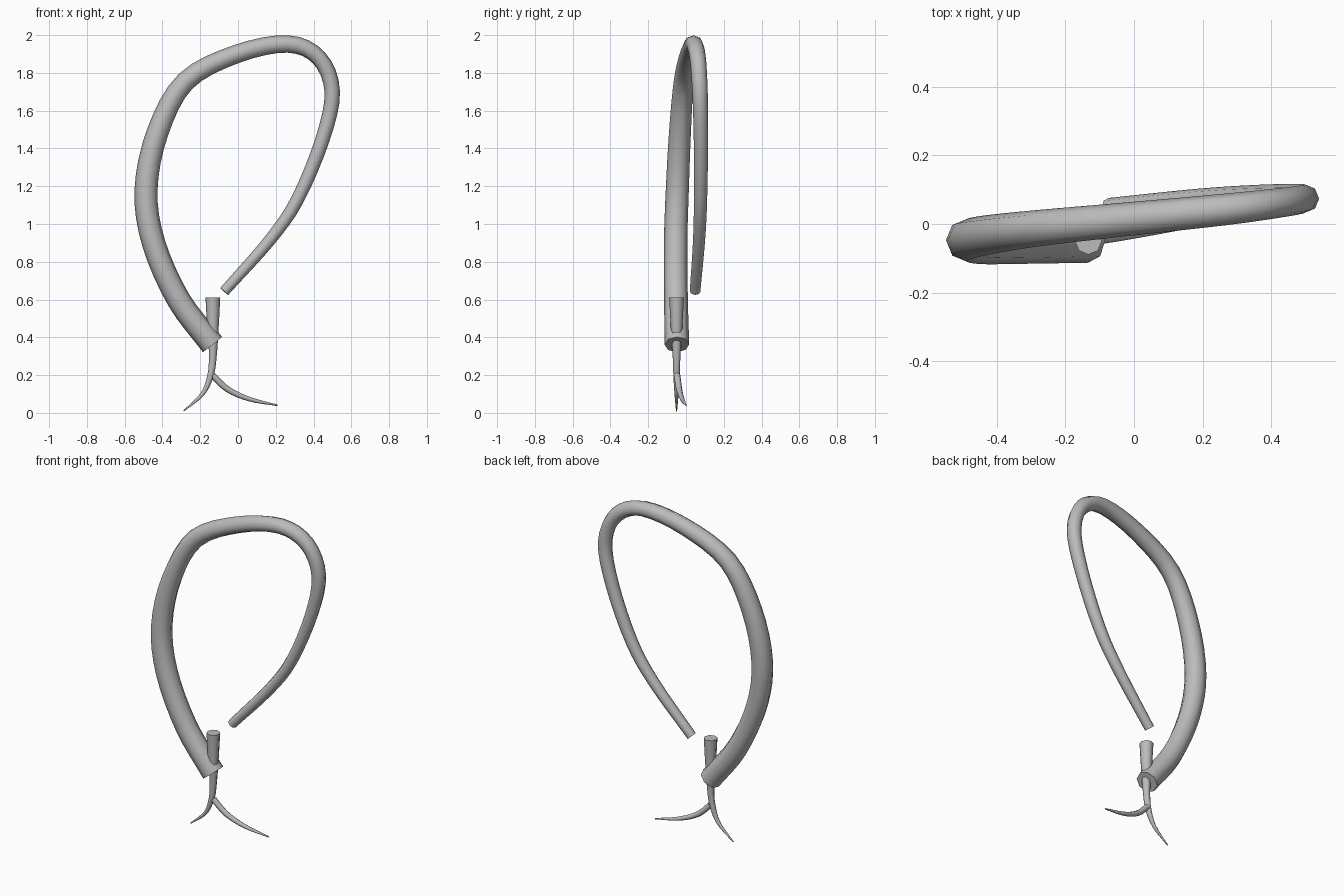
import bpy, bmesh, math
from mathutils import Vector

if "Cube" in bpy.data.objects:
    bpy.data.objects.remove(bpy.data.objects["Cube"])

grey = bpy.data.materials.new("plain grey")
grey.diffuse_color = (0.5, 0.5, 0.5, 1)
grey.use_nodes = True
grey.node_tree.nodes["Principled BSDF"].inputs["Base Color"].default_value = grey.diffuse_color


def spline(keys, steps):
    """Catmull-Rom through (x, y, z, radius) keys."""
    k = [Vector(p) for p in keys]
    k = [2 * k[0] - k[1]] + k + [2 * k[-1] - k[-2]]
    out = []
    for i in range(1, len(k) - 2):
        a, b, c, d = k[i - 1:i + 3]
        for s in range(steps):
            t = s / steps
            out.append(0.5 * (2 * b + (c - a) * t + (2 * a - 5 * b + 4 * c - d) * t * t
                              + (3 * b - a - 3 * c + d) * t ** 3))
    return out + [k[-2]]


def tube(name, keys, sides=8, steps=4):
    """Tapered smooth tube with flat end caps."""
    pts = spline(keys, steps)
    bm = bmesh.new()
    rings = []
    for i, p in enumerate(pts):
        tangent = (pts[min(i + 1, len(pts) - 1)].xyz - pts[max(i - 1, 0)].xyz).normalized()
        u = tangent.cross(Vector((0, 1, 0))).normalized()
        v = tangent.cross(u)
        rings.append([bm.verts.new(p.xyz + p.w * (u * math.cos(a) + v * math.sin(a)))
                      for a in (2 * math.pi * j / sides for j in range(sides))])
    for r, q in zip(rings, rings[1:]):
        for j in range(sides):
            n = (j + 1) % sides
            bm.faces.new((r[j], r[n], q[n], q[j]))
    bm.faces.new(rings[0])
    bm.faces.new(rings[-1])
    bmesh.ops.recalc_face_normals(bm, faces=bm.faces)
    mesh = bpy.data.meshes.new(name)
    bm.to_mesh(mesh)
    bm.free()
    mesh.materials.append(grey)
    obj = bpy.data.objects.new(name, mesh)
    bpy.context.collection.objects.link(obj)
    bpy.ops.object.select_all(action='DESELECT')
    obj.select_set(True)
    bpy.context.view_layer.objects.active = obj
    bpy.ops.object.shade_smooth_by_angle(angle=math.radians(60))


# Large tapering loop
tube("loop", [
    (-0.135, -0.048, 0.362, 0.065), (-0.315, -0.053, 0.60, 0.063),
    (-0.447, -0.055, 0.90, 0.062), (-0.487, -0.046, 1.18, 0.061),
    (-0.426, -0.032, 1.485, 0.058), (-0.278, -0.012, 1.755, 0.053),
    (-0.008, 0.015, 1.90, 0.049), (0.262, 0.042, 1.953, 0.046),
    (0.428, 0.062, 1.88, 0.043), (0.499, 0.074, 1.70, 0.041),
    (0.447, 0.079, 1.447, 0.038), (0.315, 0.077, 1.13, 0.035),
    (0.167, 0.069, 0.913, 0.032), (-0.073, 0.048, 0.643, 0.028)])

# Stem running down into a curved root
tube("stem", [
    (-0.133, -0.05, 0.61, 0.039), (-0.133, -0.05, 0.44, 0.030),
    (-0.133, -0.05, 0.31, 0.021), (-0.145, -0.05, 0.20, 0.017),
    (-0.188, -0.05, 0.10, 0.011), (-0.288, -0.05, 0.01, 0.003)])

# Side root
tube("side_root", [
    (-0.135, -0.047, 0.20, 0.017), (-0.055, -0.036, 0.125, 0.016),
    (0.06, -0.02, 0.073, 0.012), (0.209, 0.0, 0.04, 0.004)])
